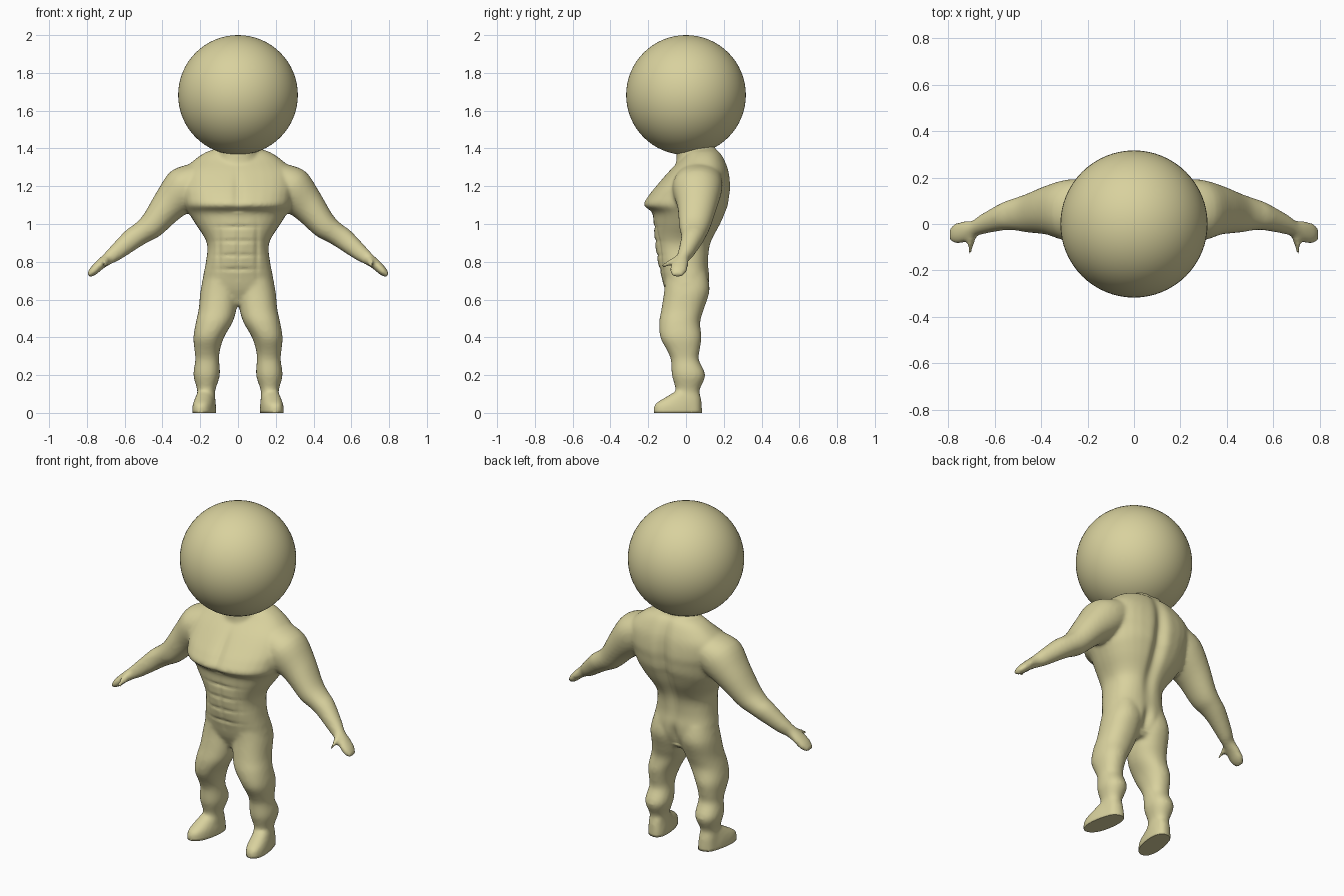
import bpy, bmesh, math
from mathutils import Vector

if "Cube" in bpy.data.objects:
    bpy.data.objects.remove(bpy.data.objects["Cube"])

SIDES = 32
skin = bpy.data.materials.new("pale_khaki")
skin.diffuse_color = (0.69, 0.64, 0.34, 1)
skin.use_nodes = True
skin.node_tree.nodes["Principled BSDF"].inputs["Base Color"].default_value = skin.diffuse_color


def spline(rows, steps=4):
    """Smoothly interpolate section rows (Catmull-Rom)."""
    out = []
    for i in range(len(rows) - 1):
        p = [rows[max(i - 1, 0)], rows[i], rows[i + 1], rows[min(i + 2, len(rows) - 1)]]
        for s in range(steps):
            t = s / steps
            out.append([0.5 * (2 * b + (c - a) * t + (2 * a - 5 * b + 4 * c - d) * t * t
                               + (3 * b - a - 3 * c + d) * t ** 3) for a, b, c, d in zip(*p)])
    return out + [list(rows[-1])]


def loft(bm, centres):
    """Closed tube through (centre, u, v, exponent) sections."""
    rings = []
    for c, u, v, e in centres:
        ring = []
        for k in range(SIDES):
            a = 2 * math.pi * k / SIDES
            ca, sa = math.cos(a), math.sin(a)
            x = math.copysign(abs(ca) ** (2 / e), ca)
            y = math.copysign(abs(sa) ** (2 / e), sa)
            ring.append(bm.verts.new(c + u * x + v * y))
        rings.append(ring)
    for r, s in zip(rings, rings[1:]):
        for k in range(SIDES):
            j = (k + 1) % SIDES
            bm.faces.new((r[k], r[j], s[j], s[k]))
    bm.faces.new(rings[0][::-1])
    bm.faces.new(rings[-1])


def upright(bm, rows, side=1, e=2.2, turn=0.0):
    """Rows are z, centre x, half width, front y, back y."""
    loft(bm, [(Vector((side * (x - turn * (f + b) / 2), (f + b) / 2, z)), Vector((w, 0, 0)),
               Vector((-side * turn * (b - f) / 2, (b - f) / 2, 0)), e)
              for z, x, w, f, b in spline(rows)])


def limb(bm, rows, side):
    """Rows are x, y, z, thickness, depth along a sloping arm."""
    loft(bm, [(Vector((side * x, y, z)), Vector((side * 0.64, 0, 0.77)) * t, Vector((0, d, 0)), 2.1)
              for x, y, z, t, d in spline(rows)])


bm = bmesh.new()
# torso with chest shelf and broad back
upright(bm, [(.57, 0, .08, -.07, .07), (.65, 0, .185, -.11, .115), (.72, 0, .185, -.13, .125),
             (.80, 0, .17, -.15, .12), (.90, 0, .165, -.165, .135), (1.0, 0, .225, -.172, .185),
             (1.06, 0, .262, -.18, .21), (1.10, 0, .28, -.225, .225), (1.15, 0, .29, -.20, .232),
             (1.2, 0, .3, -.16, .237), (1.28, 0, .29, -.09, .227), (1.34, 0, .23, -.03, .205),
             (1.38, 0, .17, .0, .18), (1.40, 0, .11, .02, .15)], e=2.4)
# neck
upright(bm, [(1.28, 0, .12, -.06, .17), (1.36, 0, .11, -.05, .16), (1.40, 0, .11, -.055, .16),
             (1.44, 0, .13, -.09, .15)])
for s in (1, -1):
    # leg
    upright(bm, [(.74, .09, .085, -.11, .11), (.65, .098, .10, -.115, .125), (.55, .108, .10, -.13, .095),
                 (.48, .126, .097, -.142, .075), (.4, .155, .081, -.136, .082), (.33, .163, .067, -.10, .072),
                 (.28, .163, .063, -.08, .068), (.2, .166, .07, -.075, .102), (.12, .168, .048, -.055, .072),
                 (.07, .17, .05, -.08, .08), (0, .172, .05, -.06, .08)], s)
    # foot, toes turned slightly outwards
    upright(bm, [(-.03, .172, .058, -.168, .085), (.02, .172, .059, -.172, .086), (.05, .172, .056, -.16, .083),
                 (.085, .172, .048, -.105, .078), (.12, .17, .04, -.045, .065)], s, 2.3, 0.15)
    # shoulder, arm and hand
    limb(bm, [(.19, .07, 1.25, .09, .12), (.28, .06, 1.19, .117, .132), (.37, .06, 1.10, .093, .106),
              (.455, .047, .995, .071, .084), (.51, .042, .953, .06, .07), (.56, .033, .92, .057, .06),
              (.65, .0, .845, .043, .043), (.69, -.02, .815, .033, .036), (.73, -.033, .785, .027, .045),
              (.765, -.04, .752, .024, .045), (.792, -.045, .727, .013, .028)], s)
    # thumb
    limb(bm, [(.685, -.03, .825, .022, .025), (.70, -.07, .80, .021, .026), (.705, -.10, .785, .02, .022),
              (.707, -.122, .775, .012, .012)], s)
bmesh.ops.recalc_face_normals(bm, faces=bm.faces)
mesh = bpy.data.meshes.new("body")
bm.to_mesh(mesh)
bm.free()
body = bpy.data.objects.new("body", mesh)
bpy.context.collection.objects.link(body)

# fuse the parts into one soft skin
remesh = body.modifiers.new("fuse", 'REMESH')
remesh.mode = 'VOXEL'
remesh.voxel_size = 0.01
soft = body.modifiers.new("soften", 'SMOOTH')
soft.factor = 0.5
soft.iterations = 8
bpy.context.view_layer.objects.active = body
body.select_set(True)
for name in ("fuse", "soften"):
    bpy.ops.object.modifier_apply(modifier=name)


def bell(v, c, w):
    return math.exp(-((v - c) / w) ** 2)


# muscle grooves: belly squares, chest line, spine; flat soles
bm = bmesh.new()
bm.from_mesh(body.data)
for v in bm.verts:
    x, y, z = v.co
    n = v.normal.y
    if n < -0.3 and abs(x) < .2 and .7 < z < 1.35:
        if z < 1.06:
            cut = bell(x, 0, .01) * bell(z, .87, .13)
            cut += bell(abs(x), .1, .012) * bell(z, .87, .13)
            cut += sum(bell(z, h, .009) for h in (.76, .835, .91, .985)) * bell(x, 0, .09)
            v.co.y += .007 * min(cut, 1)
        else:
            v.co.y += .014 * bell(x, 0, .025) * bell(z, 1.17, .1)
    elif n > 0.3 and abs(x) < .15 and z > .6:
        v.co.y -= .03 * bell(x, 0, .035) * bell(z, 1.1, .25) + .02 * bell(x, 0, .025) * bell(z, .66, .06)
    if z < .006:
        v.co.z = 0
for f in bm.faces:
    f.smooth = True
bm.to_mesh(body.data)
bm.free()
body.data.materials.clear()
body.data.materials.append(skin)

# round head
bpy.ops.mesh.primitive_uv_sphere_add(segments=64, ring_count=32, radius=.317, location=(0, 0, 1.683))
head = bpy.context.object
head.name = "head"
head.data.materials.append(skin)
bpy.ops.object.shade_smooth()
